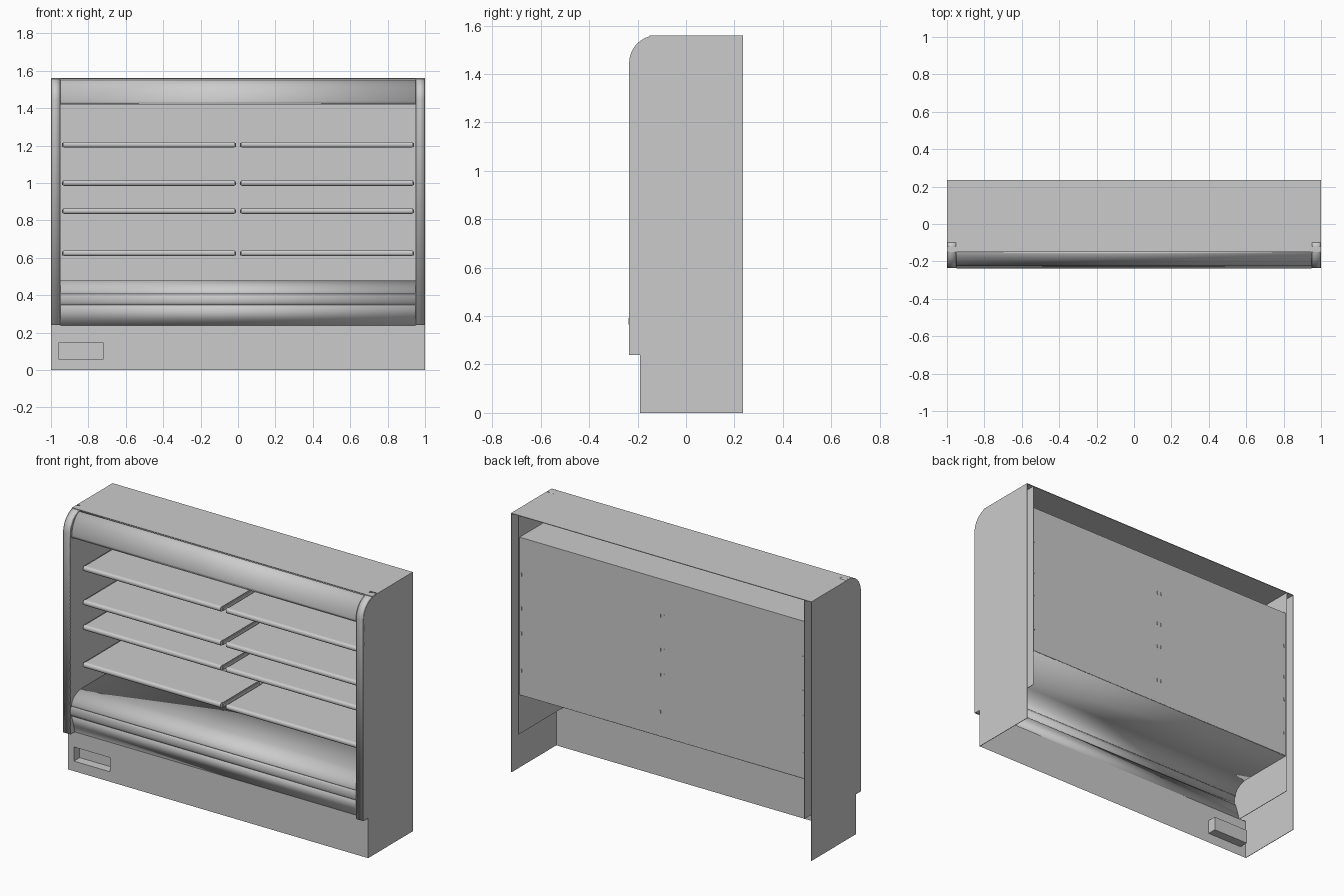
import bpy, bmesh, math
from mathutils import Vector

if "Cube" in bpy.data.objects:
    bpy.data.objects.remove(bpy.data.objects["Cube"])

grey = bpy.data.materials.new("light_grey")
grey.use_nodes = True
grey.diffuse_color = (0.6, 0.6, 0.6, 1)
grey.node_tree.nodes["Principled BSDF"].inputs["Base Color"].default_value = (0.6, 0.6, 0.6, 1)

HALF, INNER = 1.0, 0.95
FRONT, BACK, KICK = -0.235, 0.235, -0.19
TOP, STEP, CEILING, DECK = 1.56, 0.24, 1.42, 0.475


def finish(name, bm, smooth=True):
    mesh = bpy.data.meshes.new(name)
    bm.normal_update()
    bm.to_mesh(mesh)
    bm.free()
    obj = bpy.data.objects.new(name, mesh)
    bpy.context.collection.objects.link(obj)
    mesh.materials.append(grey)
    if smooth:
        bpy.ops.object.select_all(action='DESELECT')
        obj.select_set(True)
        bpy.context.view_layer.objects.active = obj
        bpy.ops.object.shade_smooth_by_angle(angle=math.radians(35))
    return obj


def arc(cy, cz, ry, rz, start, end, steps=12):
    """Points (y, z) on an elliptical arc, angles in degrees."""
    angles = [math.radians(start + (end - start) * i / steps) for i in range(steps + 1)]
    return [(cy + ry * math.cos(a), cz + rz * math.sin(a)) for a in angles]


def sheet(name, profile, x0, x1, thick=0.004, offset=-1):
    """Thin bent sheet: a (y, z) profile swept along x."""
    bm = bmesh.new()
    a = [bm.verts.new((x0, y, z)) for y, z in profile]
    b = [bm.verts.new((x1, y, z)) for y, z in profile]
    for i in range(len(a) - 1):
        bm.faces.new((a[i], a[i + 1], b[i + 1], b[i]))
    obj = finish(name, bm)
    mod = obj.modifiers.new("thickness", 'SOLIDIFY')
    mod.thickness, mod.offset = thick, offset
    return obj


def slab(name, profile, x0, x1):
    """Closed (y, z) outline extruded along x."""
    bm = bmesh.new()
    face = bm.faces.new([bm.verts.new((x0, y, z)) for y, z in profile])
    ext = bmesh.ops.extrude_face_region(bm, geom=[face])
    bmesh.ops.translate(bm, vec=Vector((x1 - x0, 0, 0)),
                        verts=[v for v in ext["geom"] if isinstance(v, bmesh.types.BMVert)])
    bmesh.ops.recalc_face_normals(bm, faces=bm.faces)
    return finish(name, bm)


def rect(y0, z0, y1, z1):
    return [(y0, z0), (y1, z0), (y1, z1), (y0, z1)]


# Hollow end panels: outer skin, inner wall and a rounded front edge
corner = arc(FRONT + 0.115, TOP - 0.115, 0.115, 0.115, 180, 90)
upper = [(BACK, STEP), (FRONT, STEP)] + corner + [(BACK, TOP)]
skin = [(BACK, 0), (KICK, 0), (KICK, STEP), (FRONT, STEP)] + corner + [(BACK, TOP)]
for side, s in (("left", 1), ("right", -1)):
    slab(side + "_outer_skin", skin, s * HALF, s * (HALF - 0.003))
    slab(side + "_inner_wall", upper, s * INNER, s * (INNER + 0.003))
    lo, hi = sorted((s * INNER, s * HALF))
    sheet(side + "_front_edge", [(KICK, STEP), (FRONT, STEP)] + corner + [(-0.1, TOP)],
          lo, hi, 0.003, 1)

# Roof, curved canopy and inner ceiling
slab("roof", rect(-0.15, TOP - 0.004, BACK, TOP), -HALF, HALF)
canopy = arc(-0.135, CEILING, 0.09, TOP - CEILING - 0.006, 180, 98)
sheet("canopy", canopy, -INNER, INNER, 0.004, 1)
slab("inner_ceiling", rect(-0.225, CEILING, 0.225, CEILING + 0.004), -INNER, INNER)

# Back plate
slab("back_plate", rect(0.22, DECK, 0.225, CEILING), -INNER, INNER)

# Bottom deck rolling down to the bumper and the slanted apron
deck = [(0.225, DECK)] + arc(-0.125, 0.405, 0.1, DECK - 0.405, 90, 180)
sheet("deck", deck, -INNER, INNER, 0.003, 1)
sheet("bumper", arc(-0.223, 0.378, 0.012, 0.028, 90, 270), -INNER, INNER, 0.003, 1)
sheet("apron", [(-0.223, 0.35), (KICK, STEP)], -INNER, INNER, 0.003, 1)

# Base front panel with a rectangular opening, built as a frame of strips
PX0, PX1, PZ0, PZ1 = -0.96, -0.72, 0.06, 0.145
bm = bmesh.new()
xs, zs = (-HALF, PX0, PX1, HALF), (0, PZ0, PZ1, STEP)
grid = [[bm.verts.new((x, KICK, z)) for z in zs] for x in xs]
for i in range(3):
    for j in range(3):
        if (i, j) != (1, 1):
            bm.faces.new((grid[i][j], grid[i + 1][j], grid[i + 1][j + 1], grid[i][j + 1]))
# Recessed pocket behind the opening
ring = [grid[1][1], grid[2][1], grid[2][2], grid[1][2]]
rear = [bm.verts.new(v.co + Vector((0, 0.055, 0))) for v in ring]
for k in range(4):
    n = (k + 1) % 4
    bm.faces.new((ring[k], ring[n], rear[n], rear[k]))
bm.faces.new(rear)
bmesh.ops.recalc_face_normals(bm, faces=bm.faces)
finish("base_front_with_pocket", bm, smooth=False)

# Four levels of paired shelves with rounded front rails and end brackets
for level, z in enumerate((0.625, 0.85, 1.0, 1.205), 1):
    for side, s in (("left", 1), ("right", -1)):
        x0, x1 = sorted((s * 0.018, s * 0.932))
        tag = f"{side}_{level}"
        slab("shelf_" + tag, rect(-0.125, z + 0.005, 0.22, z + 0.012), x0, x1)
        rail = arc(-0.13, z, 0.012, 0.015, 90, 270, 8)
        slab("shelf_rail_" + tag, rail + [(-0.122, z - 0.015), (-0.122, z + 0.015)], x0, x1)
        for end, x in (("inner", 0.01), ("outer", 0.935)):
            slab(f"{end}_bracket_{tag}", rect(-0.125, z - 0.012, 0.228, z + 0.008),
                 s * x, s * (x + 0.006))
